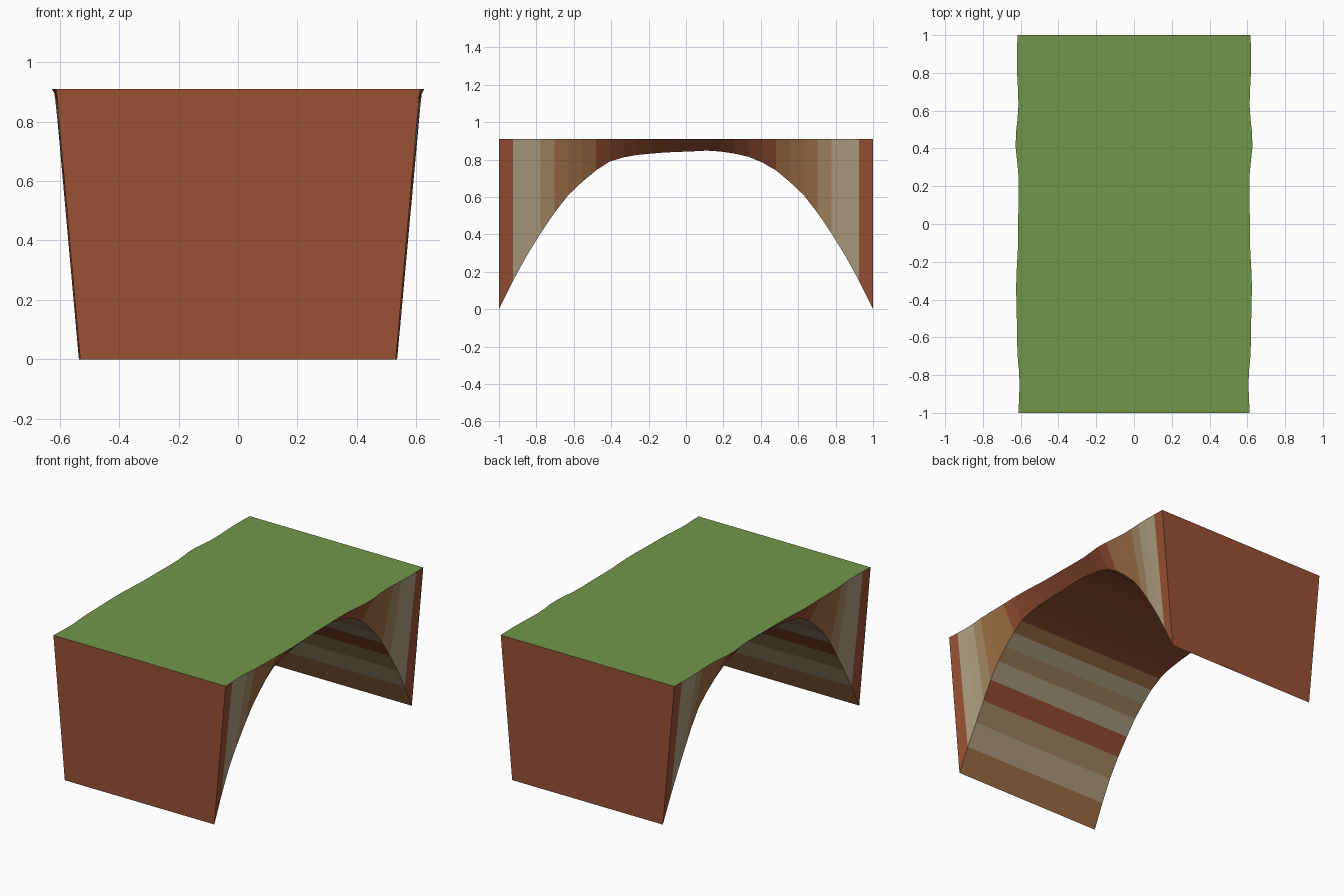
import bpy, bmesh

if "Cube" in bpy.data.objects:
    bpy.data.objects.remove(bpy.data.objects["Cube"])

TOP = 0.91
N = 27            # strips along the span
TAPER = 0.868     # underside width relative to the top

# Underside height and top half-width at the 28 stations, from y=-1 to y=1
ARCH = [0.0, .15, .285, .405, .515, .61, .68, .742, .79, .812, .825, .832, .838, .841,
        .844, .848, .843, .832, .815, .785, .742, .68, .61, .515, .405, .285, .15, 0.0]
HALF = [.612, .609, .606, .609, .616, .619, .620, .621, .623, .624, .622, .618, .614, .613,
        .613, .612, .611, .612, .619, .627, .625, .617, .612, .614, .618, .620, .619, .617]


def material(name, rgb):
    m = bpy.data.materials.new(name)
    m.diffuse_color = [(c / 255) ** 2.2 for c in rgb] + [1]
    m.use_nodes = True
    m.node_tree.nodes["Principled BSDF"].inputs["Base Color"].default_value = m.diffuse_color
    return m


names = {"grass": (112, 150, 74), "red_rock": (152, 82, 55), "brown_rock": (158, 111, 70),
         "beige_rock": (174, 158, 128), "sandy_rock": (164, 136, 100)}
mats = [material(n, c) for n, c in names.items()]
GRASS, RED, BROWN, BEIGE, SANDY = range(5)

# Rock bands counted from each end towards the middle
SIDE = [RED, BEIGE, BEIGE, SANDY, BROWN, BROWN, BROWN] + [RED] * 7
UNDER = [BROWN, BEIGE, SANDY, RED, BEIGE, SANDY, BEIGE, BROWN] + [RED] * 6

bm = bmesh.new()


def face(verts, mat):
    bm.faces.new(verts).material_index = mat


# One ring per station: top left, top right, bottom right, bottom left
rings = []
for i, (z, w) in enumerate(zip(ARCH, HALF)):
    y = -1 + 2 * i / N
    b = w * TAPER
    rings.append([bm.verts.new(p) for p in
                  ((-w, y, TOP), (w, y, TOP), (b, y, z), (-b, y, z))])

# Side walls and underside of the arch
for i in range(N):
    k = min(i, N - 1 - i)
    a, c = rings[i], rings[i + 1]
    face((a[1], a[2], c[2], c[1]), SIDE[k])
    face((a[3], a[0], c[0], c[3]), SIDE[k])
    face((a[2], a[3], c[3], c[2]), UNDER[k])

# Flat ends and grassy top
face(rings[0], RED)
face(rings[-1], RED)
face([r[1] for r in rings] + [r[0] for r in reversed(rings)], GRASS)
bmesh.ops.recalc_face_normals(bm, faces=bm.faces)

mesh = bpy.data.meshes.new("rock_arch")
bm.to_mesh(mesh)
bm.free()
for m in mats:
    mesh.materials.append(m)
bpy.context.collection.objects.link(bpy.data.objects.new("rock_arch", mesh))
